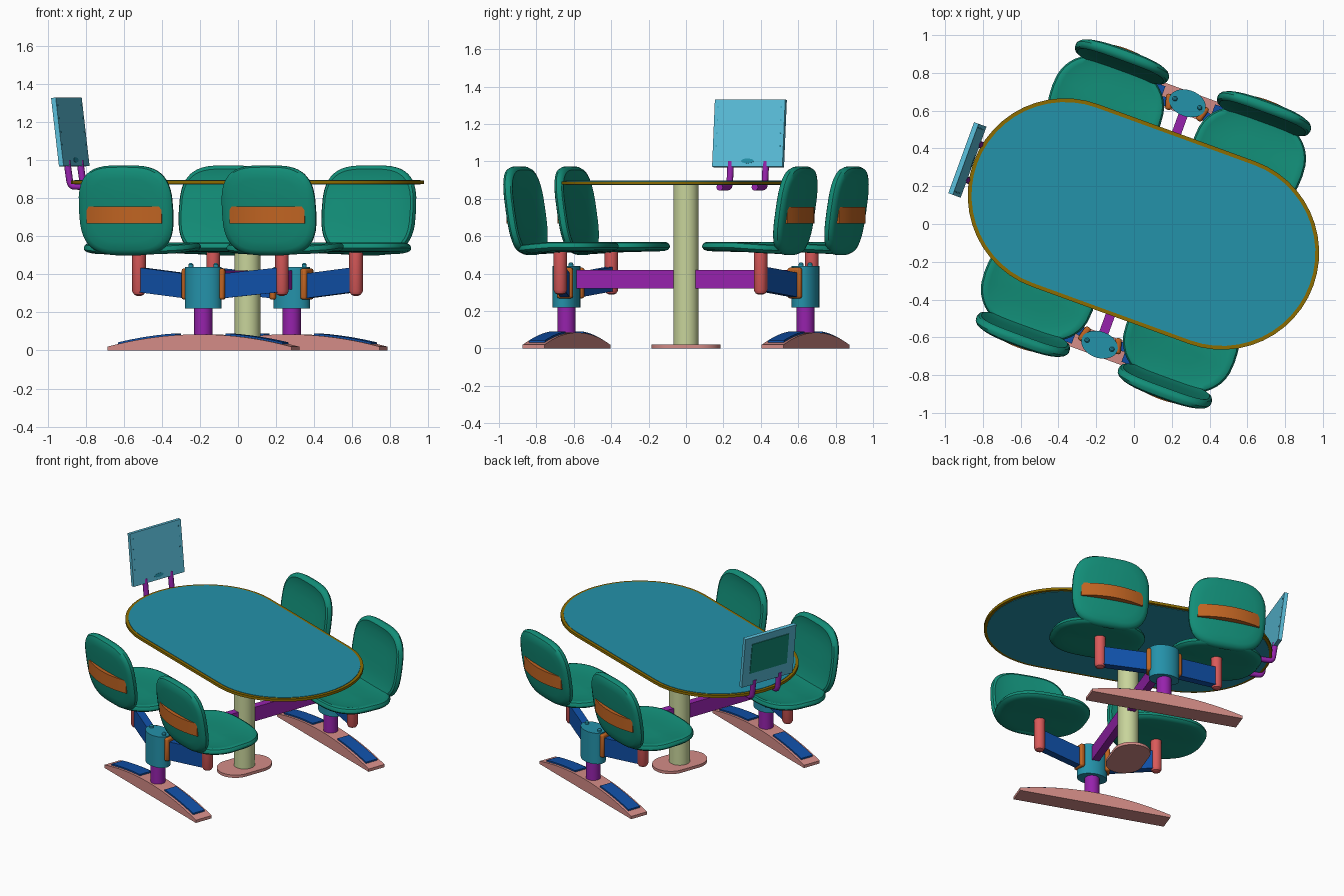
import bpy, bmesh, math
from mathutils import Matrix, Vector

cube = bpy.data.objects.get("Cube")
if cube:
    bpy.data.objects.remove(cube, do_unlink=True)


def material(name, hex_code):
    rgb = [int(hex_code[i:i + 2], 16) / 255 for i in (0, 2, 4)]
    col = [c / 12.92 if c < 0.04 else ((c + 0.055) / 1.055) ** 2.4 for c in rgb] + [1]
    m = bpy.data.materials.new(name)
    m.use_nodes = True
    m.diffuse_color = col
    m.node_tree.nodes["Principled BSDF"].inputs["Base Color"].default_value = col
    return m


TEAL = material("teal blue", "2492AA")
SKY = material("light blue", "5ABEDA")
GREEN = material("sea green", "128E78")
CREAM = material("pale olive", "C8D49B")
PINK = material("dusty pink", "D48C87")
RED = material("coral red", "DA5A5A")
BLUE = material("deep blue", "1050A8")
PURPLE = material("purple", "9622AC")
ORANGE = material("burnt orange", "C06422")
GOLD = material("dark gold", "8C6C00")

T, RZ = Matrix.Translation, lambda a: Matrix.Rotation(a, 4, 'Z')
UPRIGHT = Matrix.Rotation(math.pi / 2, 4, 'X')     # turns an outline in xy into xz
ROOT = T((0.05, 0, 0)) @ RZ(math.radians(-20))


def finish(bm, name, mat, mx):
    bmesh.ops.recalc_face_normals(bm, faces=bm.faces)
    bm.transform(mx)
    me = bpy.data.meshes.new(name)
    bm.to_mesh(me)
    bm.free()
    me.materials.append(mat)
    me.polygons.foreach_set("use_smooth", [True] * len(me.polygons))
    me.set_sharp_from_angle(angle=math.radians(35))
    ob = bpy.data.objects.new(name, me)
    bpy.context.collection.objects.link(ob)
    return ob


def loft(name, rings, mat, mx):
    """Skin a stack of equal-sized point rings and cap both ends."""
    bm = bmesh.new()
    rows = [[bm.verts.new(p) for p in ring] for ring in rings]
    n = len(rows[0])
    for lo, hi in zip(rows, rows[1:]):
        for i in range(n):
            j = (i + 1) % n
            bm.faces.new((lo[i], lo[j], hi[j], hi[i]))
    bm.faces.new(rows[0])
    bm.faces.new(rows[-1])
    return finish(bm, name, mat, mx)


def prism(name, outline, z0, z1, mat, mx):
    return loft(name, [[(x, y, z) for x, y in outline] for z in (z0, z1)], mat, mx)


def box(name, size, centre, mat, mx, bevel=0):
    x, y, z = (s / 2 for s in size)
    ob = prism(name, [(-x, -y), (x, -y), (x, y), (-x, y)], -z, z, mat, mx @ T(centre))
    if bevel:
        b = ob.modifiers.new("rounded edges", 'BEVEL')
        b.width, b.segments = bevel, 2
    return ob


def ellipse(rx, ry, n=32):
    return [(rx * math.cos(t), ry * math.sin(t)) for t in (2 * math.pi * i / n for i in range(n))]


def stadium(half, r, n=24):
    pts = []
    for side in (1, -1):
        for i in range(n + 1):
            t = math.pi * (i / n - 0.5)
            pts.append((side * (half + r * math.cos(t)), side * r * math.sin(t)))
    return pts


def turned(name, profile, mat, mx):
    return loft(name, [[(x, y, z) for x, y in ellipse(r, r, 24)] for r, z in profile], mat, mx)


# Cushion section: (scale of outline, offset across the thickness from -1 to 1)
SECTION = [(0.1, -1), (0.4, -1), (0.7, -0.95), (0.88, -0.85), (0.96, -0.6), (1, -0.15),
           (1, 0.3), (0.97, 0.8), (0.92, 1), (0.86, 0.85), (0.7, 0.55), (0.4, 0.4), (0.1, 0.4)]


def cushion(name, power, place, mx):
    rings = []
    for s, w in SECTION:
        ring = []
        for x, y in ellipse(1, 1, 48):
            a = s * math.copysign(abs(x) ** (2 / power), x)
            b = s * math.copysign(abs(y) ** (2 / power), y)
            ring.append(place(a, b, w))
        rings.append(ring)
    return loft(name, rings, GREEN, mx)


def back_point(a, b, w):
    # Leans outward with height, rear face slightly bulged
    lean = 0.77 + 0.035 * b
    bulge = 0.015 * (1 - a * a) * max(0, -w)
    return (0.262 * a * (1 - 0.06 * b * b), lean - 0.028 * w + bulge, 0.737 + 0.237 * b)


def pan_point(a, b, w):
    # b = 1 at the rear; widest ahead of the middle
    width = 0.305 - 0.05 * max(0, b) ** 2 - 0.02 * min(0, b) ** 2
    return (width * a, 0.525 + 0.245 * b, 0.543 - 0.018 * max(0, b) + 0.026 * w)


def chair(mx):
    cushion("chair_back", 3.4, back_point, mx)
    cushion("chair_seat", 2.9, pan_point, mx)
    # Curved grip band across the rear of the back
    n = 12
    outer, inner = [], []
    for i in range(n + 1):
        a = 2 * i / n - 1
        outer.append((0.21 * a, 0.8 + 0.042 * (1 - a * a)))
        inner.append((0.21 * a, 0.775))
    prism("back_grip", outer + inner[::-1], 0.667, 0.757, ORANGE, mx)
    turned("seat_post", [(0.012, 0.288), (0.027, 0.295), (0.036, 0.312), (0.036, 0.525)],
           RED, mx @ T((0, 0.57, 0)))


def foot_height(u):
    return 0.085 - 0.065 * (u / 0.515) ** 2


def foot(mx):
    steps = [0.515 * (i / 10 - 1) for i in range(21)]
    prism("floor_foot", [(-0.515, 0), (0.515, 0)] + [(u, foot_height(u)) for u in steps[::-1]],
          -0.062, 0.062, PINK, mx @ UPRIGHT)
    for side in (1, -1):
        us = [side * (0.14 + 0.32 * i / 6) for i in range(7)]
        pad = [(u, foot_height(u) - 0.005) for u in us]
        pad += [(u, foot_height(u) + 0.01) for u in us[::-1]]
        prism("foot_pad", pad, -0.045, 0.045, BLUE, mx @ UPRIGHT)


# Table top with a gold edge band
prism("table_edge", stadium(0.443, 0.514), 0.876, 0.894, GOLD, ROOT)
prism("table_top", stadium(0.443, 0.494), 0.873, 0.897, TEAL, ROOT)

# Central column, its floor plate and the cross beam
turned("centre_column", [(0.068, 0.01), (0.068, 0.875)], CREAM, ROOT)
prism("column_plate", stadium(0.07, 0.12), 0, 0.02, PINK, ROOT @ RZ(math.pi / 2))
box("cross_beam", (0.05, 1.26, 0.1), (0, 0, 0.37), PURPLE, ROOT)

# Two matching seat stations, one on each long side
for turn in (0, math.pi):
    station = ROOT @ RZ(turn)
    hub = station @ T((0, 0.68, 0))
    foot(hub)
    turned("pedestal", [(0.048, 0.07), (0.048, 0.23)], PURPLE, hub)
    prism("pedestal_hub", ellipse(0.1, 0.07), 0.22, 0.44, TEAL, hub)
    for side in (1, -1):
        chair(station @ T((0.4 * side, 0, 0)))
        arm = hub @ RZ(math.atan2(-0.11, 0.4 * side))
        prism("seat_arm", [(0.06, 0.27), (0.415, 0.308), (0.415, 0.438), (0.06, 0.4)],
              -0.025, 0.025, BLUE, arm @ UPRIGHT)
        box("arm_bracket", (0.035, 0.085, 0.165), (0.098, 0, 0.35), ORANGE, arm, 0.012)
        turned("hub_bolt", [(0.013, 0.43), (0.013, 0.452), (0.006, 0.46)], TEAL,
               hub @ T((0.07 * side, 0, 0)))

# Tilted display panel at one end
panel = ROOT @ T((-0.992, 0, 1.15)) @ Matrix.Rotation(math.radians(-7), 4, 'Y')
box("display_panel", (0.026, 0.4, 0.362), (0, 0, 0), SKY, panel)
box("display_screen", (0.008, 0.29, 0.22), (-0.013, 0, 0.02), GREEN, panel)
prism("panel_grille", ellipse(0.013, 0.036, 16), 0.01, 0.015, TEAL,
      panel @ T((0, 0, -0.15)) @ Matrix.Rotation(math.pi / 2, 4, 'Y'))
for side in (1, -1):
    for k in range(4):
        box("panel_rivet", (0.004, 0.007, 0.007), (0.013, 0.18 * side, 0.14 - 0.07 * k), TEAL, panel)

# Bent tubes that carry the panel from under the table
for side in (1, -1):
    cu = bpy.data.curves.new("panel_tube", 'CURVE')
    cu.dimensions = '3D'
    cu.bevel_depth, cu.bevel_resolution, cu.use_fill_caps = 0.018, 3, True
    path = [(-0.975, 1.0), (-0.965, 0.93), (-0.955, 0.865), (-0.91, 0.862), (-0.8, 0.862)]
    sp = cu.splines.new('NURBS')
    sp.points.add(len(path) - 1)
    for pt, (u, z) in zip(sp.points, path):
        pt.co = (u, 0.1 * side, z, 1)
    sp.use_endpoint_u, sp.order_u = True, 3
    cu.materials.append(PURPLE)
    tube = bpy.data.objects.new("panel_tube", cu)
    bpy.context.collection.objects.link(tube)
    tube.matrix_world = ROOT
